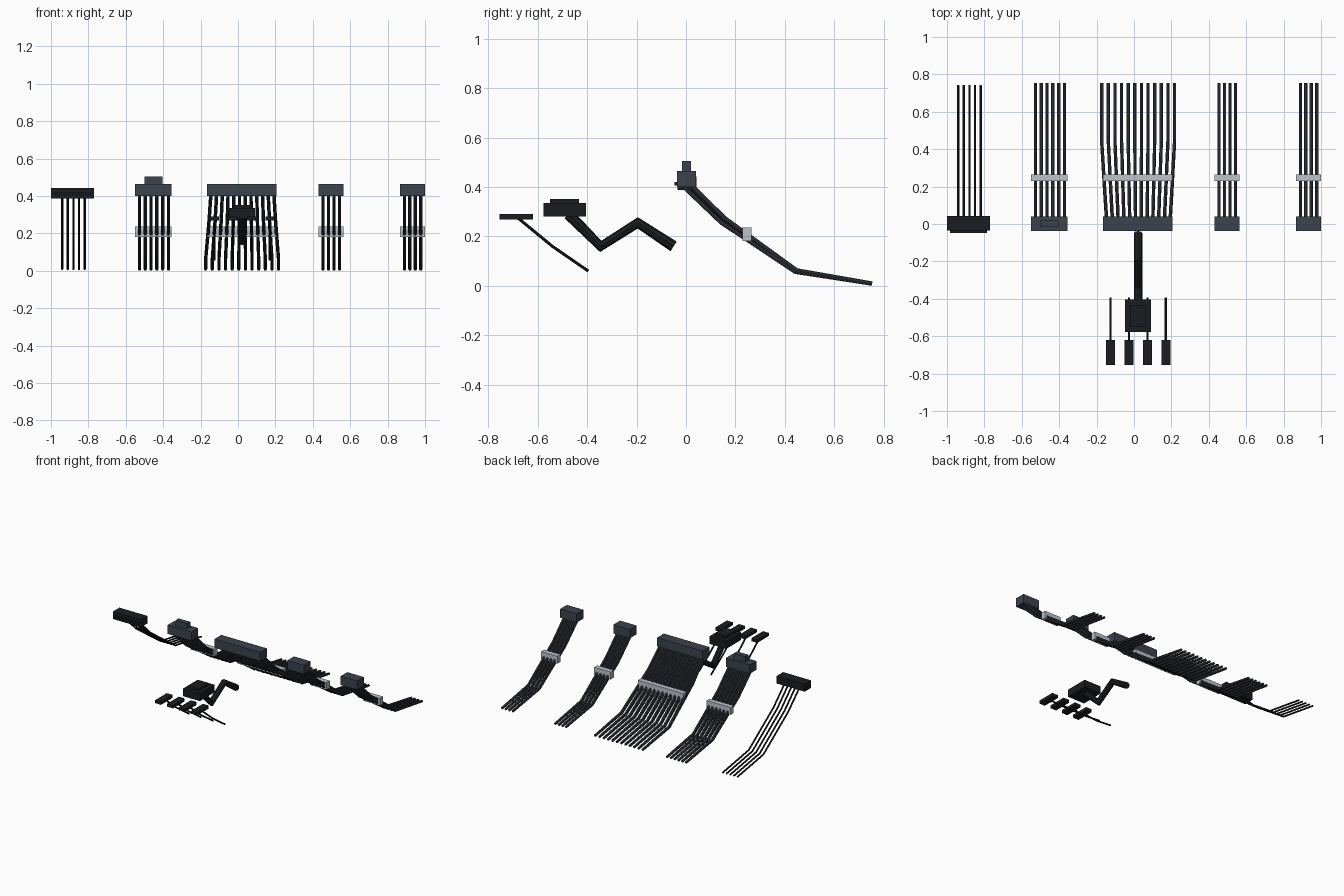
import bpy

if "Cube" in bpy.data.objects:
    bpy.data.objects.remove(bpy.data.objects["Cube"])


def material(name, rgb):
    m = bpy.data.materials.new(name)
    m.diffuse_color = (*rgb, 1)
    m.use_nodes = True
    m.node_tree.nodes["Principled BSDF"].inputs["Base Color"].default_value = m.diffuse_color
    return m


HOUSING = material("slate_plastic", (0.045, 0.055, 0.075))
SLEEVE = material("slate_sleeve", (0.038, 0.043, 0.055))
COMB = material("pale_comb", (0.5, 0.55, 0.6))
BLACK = material("black_plastic", (0.011, 0.012, 0.014))


def box(name, x, y, z, mat):
    """Box from (min, max) ranges."""
    bpy.ops.mesh.primitive_cube_add(size=1, location=[sum(r) / 2 for r in (x, y, z)])
    o = bpy.context.object
    o.name = name
    o.scale = [r[1] - r[0] for r in (x, y, z)]
    bpy.ops.object.transform_apply(location=False, rotation=False, scale=True)
    o.data.materials.append(mat)
    return o


def tubes(name, paths, radius, mat):
    """One mesh holding a round tube along each path."""
    c = bpy.data.curves.new(name, 'CURVE')
    c.dimensions = '3D'
    c.bevel_depth = radius
    c.bevel_resolution = 2
    c.use_fill_caps = True
    for path in paths:
        s = c.splines.new('POLY')
        s.points.add(len(path) - 1)
        for p, co in zip(s.points, path):
            p.co = (*co, 1)
    c.materials.append(mat)
    o = bpy.data.objects.new(name, c)
    bpy.context.collection.objects.link(o)
    bpy.ops.object.select_all(action='DESELECT')
    o.select_set(True)
    bpy.context.view_layer.objects.active = o
    bpy.ops.object.convert(target='MESH')
    bpy.ops.object.shade_smooth_by_angle()


def spread(a, b, n):
    return [a + (b - a) * i / (n - 1) for i in range(n)]


# drooping profile shared by the long cables: y, z, gap between wire rows
DROOP = [(0.0, 0.41, 0.009), (0.15, 0.265, 0.008), (0.445, 0.06, 0.003), (0.753, 0.0095, 0.0)]


def cable(name, x, top, tail, n, rows=(-1, 1), radius=0.0088):
    """Sleeved wires fanning from the plug (top range) to the tail range."""
    paths = []
    for r in rows:
        for x0, x1 in zip(spread(*top, n), spread(*tail, n)):
            paths.append([(x0 + (x1 - x0) * t, y + r * g, z + r * g)
                          for (y, z, g), t in zip(DROOP, (0, 0.35, 1, 1))])
    tubes(name + "_wires", paths, radius, SLEEVE)
    box(name + "_plug", x, (-0.037, 0.041), (0.4, 0.465), HOUSING)
    box(name + "_comb", x, (0.229, 0.265), (0.182, 0.236), COMB)


# sleeved power cables
cable("processor_cable", (-0.55, -0.355), (-0.527, -0.372), (-0.527, -0.372), 6)
box("processor_cable_latch", (-0.5, -0.405), (-0.017, 0.021), (0.464, 0.505), HOUSING)
cable("mainboard_cable", (-0.165, 0.207), (-0.145, 0.192), (-0.173, 0.217), 12)
cable("graphics_cable_left", (0.43, 0.565), (0.455, 0.543), (0.455, 0.543), 4)
cable("graphics_cable_right", (0.865, 1.0), (0.89, 0.977), (0.89, 0.977), 4)

# thin black cable with flat plug
tubes("drive_cable_wires",
      [[(x, y * 0.985, z) for y, z, g in DROOP] for x in spread(-0.94, -0.82, 5)],
      0.006, BLACK)
box("drive_cable_plug", (-1.0, -0.77), (-0.034, 0.042), (0.388, 0.443), BLACK)
box("drive_cable_tongue", (-0.984, -0.785), (-0.047, -0.03), (0.407, 0.421), BLACK)

# thick zigzag cord with its block
tubes("cord", [[(0.022, -0.475, 0.29), (0.022, -0.345, 0.16),
                (0.022, -0.195, 0.255), (0.022, -0.05, 0.16)]], 0.023, BLACK)
box("cord_block", (-0.047, 0.092), (-0.577, -0.404), (0.28, 0.335), BLACK)
box("cord_block_cap", (-0.018, 0.063), (-0.55, -0.433), (0.334, 0.352), BLACK)

# four small lead connectors
xs = spread(-0.125, 0.17, 4)
tubes("lead_wires", [[(x, -0.68, 0.275), (x, -0.54, 0.16), (x, -0.395, 0.06)] for x in xs],
      0.006, BLACK)
for i, x in enumerate(xs):
    box(f"lead_plug_{i + 1}", (x - 0.024, x + 0.024), (-0.755, -0.619), (0.269, 0.291), BLACK)
